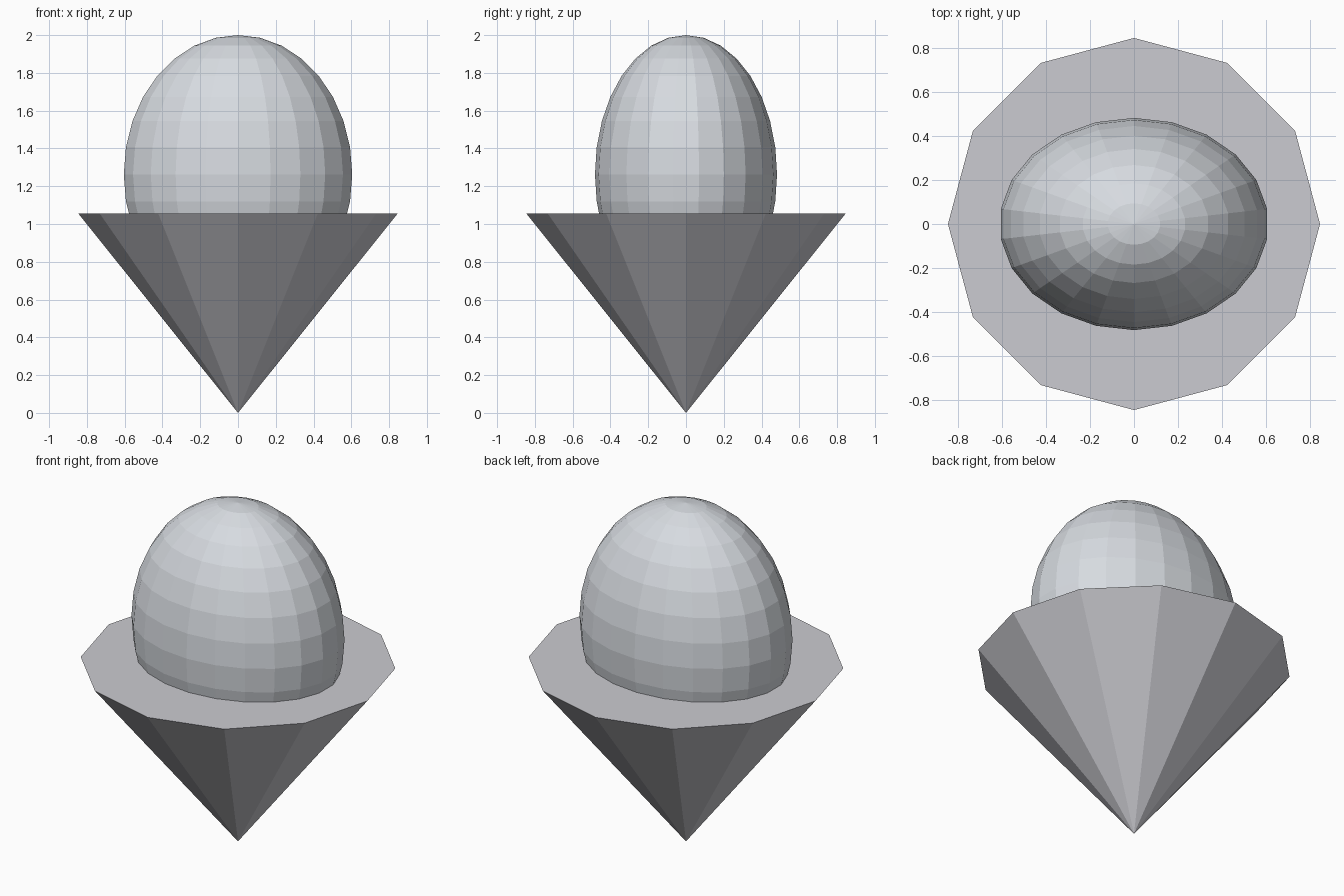
import bpy
import bmesh
from mathutils import Matrix

if "Cube" in bpy.data.objects:
    bpy.data.objects.remove(bpy.data.objects["Cube"])


def material(name, rgb):
    mat = bpy.data.materials.new(name)
    mat.diffuse_color = (*rgb, 1.0)
    mat.use_nodes = True
    mat.node_tree.nodes["Principled BSDF"].inputs["Base Color"].default_value = mat.diffuse_color
    return mat


def add_part(name, bm, mat):
    mesh = bpy.data.meshes.new(name)
    bm.to_mesh(mesh)
    bm.free()
    mesh.materials.append(mat)
    obj = bpy.data.objects.new(name, mesh)
    bpy.context.collection.objects.link(obj)
    return obj


cone_grey = material("cone grey", (0.60, 0.60, 0.64))
scoop_grey = material("scoop grey", (0.68, 0.71, 0.75))

# Twelve-sided cone, tip down, closed with a flat lid
RIM_RADIUS, RIM_HEIGHT = 0.845, 1.055
bm = bmesh.new()
bmesh.ops.create_cone(
    bm, cap_ends=True, segments=12, radius1=0.0, radius2=RIM_RADIUS,
    depth=RIM_HEIGHT, matrix=Matrix.Translation((0, 0, RIM_HEIGHT / 2)))
bmesh.ops.remove_doubles(bm, verts=bm.verts, dist=1e-5)
bmesh.ops.recalc_face_normals(bm, faces=bm.faces)
add_part("cone", bm, cone_grey)

# Flat-shaded egg-shaped scoop, sunk into the cone
bm = bmesh.new()
bmesh.ops.create_uvsphere(
    bm, u_segments=22, v_segments=16, radius=1.0,
    matrix=Matrix.Translation((0, 0, 1.263)) @ Matrix.Diagonal((0.611, 0.482, 0.737, 1)))
add_part("scoop", bm, scoop_grey)
